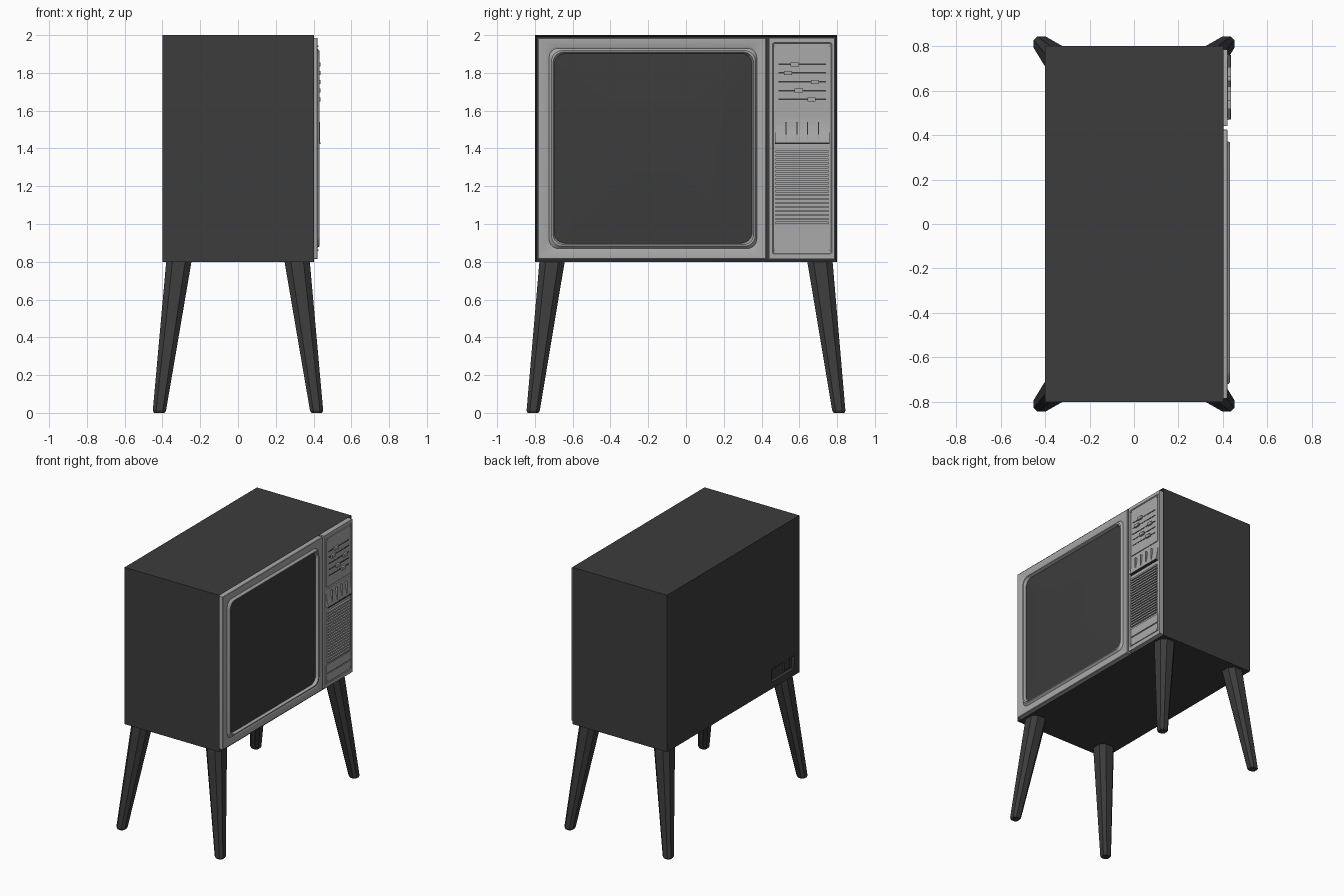
import bpy, bmesh, math

if "Cube" in bpy.data.objects:
    bpy.data.objects.remove(bpy.data.objects["Cube"])

dark = bpy.data.materials.new("dark_finish")
dark.diffuse_color = (0.045, 0.045, 0.045, 1)
dark.use_nodes = True
dark.node_tree.nodes["Principled BSDF"].inputs["Base Color"].default_value = dark.diffuse_color
silver = bpy.data.materials.new("silver_trim")
silver.diffuse_color = (0.4, 0.4, 0.4, 1)
silver.use_nodes = True
silver.node_tree.nodes["Principled BSDF"].inputs["Base Color"].default_value = silver.diffuse_color


def finish(name, bm, mat, smooth=None):
    bmesh.ops.recalc_face_normals(bm, faces=bm.faces)
    me = bpy.data.meshes.new(name)
    bm.to_mesh(me)
    bm.free()
    ob = bpy.data.objects.new(name, me)
    bpy.context.collection.objects.link(ob)
    me.materials.append(mat)
    if smooth:
        bpy.ops.object.select_all(action='DESELECT')
        ob.select_set(True)
        bpy.context.view_layer.objects.active = ob
        bpy.ops.object.shade_smooth_by_angle(angle=math.radians(smooth))
    return ob


def add_box(bm, x, y, z):
    """Box from (min, max) pairs."""
    verts = bmesh.ops.create_cube(bm, size=1)["verts"]
    for v in verts:
        v.co = [(a + b) / 2 + c * (b - a) for (a, b), c in zip((x, y, z), v.co)]


def boxes(name, items, mat):
    bm = bmesh.new()
    for it in items:
        add_box(bm, *it)
    return finish(name, bm, mat)


def ring(x, y, z, r, n=6):
    """Rounded rectangle in the YZ plane at depth x."""
    pts = []
    corners = [(y[1] - r, z[1] - r), (y[0] + r, z[1] - r), (y[0] + r, z[0] + r), (y[1] - r, z[0] + r)]
    for k, (cy, cz) in enumerate(corners):
        for i in range(n + 1):
            a = math.pi / 2 * (k + i / n)
            pts.append((x, cy + r * math.cos(a), cz + r * math.sin(a)))
    return pts


def loft(name, rings, mat, closed=False, smooth=30):
    bm = bmesh.new()
    rows = [[bm.verts.new(p) for p in r] for r in rings]
    pairs = list(zip(rows, rows[1:]))
    if closed:
        pairs.append((rows[-1], rows[0]))
    else:
        bm.faces.new(rows[0])
        bm.faces.new(rows[-1])
    for a, b in pairs:
        for i in range(len(a)):
            j = (i + 1) % len(a)
            bm.faces.new((a[i], a[j], b[j], b[i]))
    return finish(name, bm, mat, smooth)


# Cabinet: box with a thin rim around a recessed front
bm = bmesh.new()
add_box(bm, (-0.4, 0.403), (-0.8, 0.8), (0.8, 2.0))
bm.normal_update()
front = [f for f in bm.faces if f.normal.x > 0.9]
bmesh.ops.inset_region(bm, faces=front, thickness=0.013)
for v in front[0].verts:
    v.co.x -= 0.02
cabinet = finish("cabinet", bm, dark)

# Socket recess in the back
cutter = boxes("socket_cutter", [((-0.45, -0.375), (-0.74, -0.46), (0.85, 0.95))], dark)
cutter.hide_render = True
cutter.hide_viewport = True
cut = cabinet.modifiers.new("socket_recess", 'BOOLEAN')
cut.object = cutter
cut.solver = 'EXACT'
boxes("back_socket", [((-0.38, -0.36), (-0.60, -0.50), (0.87, 0.93)),
                      ((-0.385, -0.36), (-0.71, -0.64), (0.87, 0.93))], dark)

# Screen surround
loft("screen_surround", [
    ring(0.38, (-0.785, 0.425), (0.815, 1.985), 0.003),
    ring(0.418, (-0.785, 0.425), (0.815, 1.985), 0.003),
    ring(0.421, (-0.782, 0.422), (0.818, 1.982), 0.003),
    ring(0.421, (-0.735, 0.385), (0.86, 1.94), 0.045),
    ring(0.416, (-0.725, 0.375), (0.87, 1.93), 0.05),
    ring(0.432, (-0.712, 0.366), (0.883, 1.918), 0.055),
    ring(0.432, (-0.704, 0.358), (0.891, 1.910), 0.055),
    ring(0.405, (-0.695, 0.348), (0.90, 1.90), 0.06),
    ring(0.38, (-0.695, 0.348), (0.90, 1.90), 0.06)], silver, closed=True)

# Slightly domed picture tube
tube = [ring(0.38, (-0.70, 0.354), (0.896, 1.905), 0.06)]
for s in (1, 0.8, 0.6, 0.4, 0.2):
    tube.append(ring(0.412 + 0.016 * (1 - s * s), (-0.173 - 0.527 * s, -0.173 + 0.527 * s),
                     (1.4 - 0.504 * s, 1.4 + 0.504 * s), 0.06 * s))
loft("screen", tube, dark)

# Control panel plate with a raised inner border
P = ((0.44, 0.785), (0.815, 1.985))
loft("control_panel", [ring(0.38, *P, 0.003), ring(0.421, *P, 0.003),
                       ring(0.421, (0.458, 0.772), (0.84, 1.96), 0.01),
                       ring(0.416, (0.462, 0.768), (0.844, 1.956), 0.01)], silver)

# Sub-panels: sliders above, two covers below
boxes("sub_panels", [((0.41, 0.422), (0.468, 0.762), (1.58, 1.95)),
                     ((0.41, 0.422), (0.468, 0.762), (0.92, 0.985)),
                     ((0.41, 0.422), (0.468, 0.762), (0.85, 0.912))], silver)

# Slider slots and knobs
sliders = [(1.845, 0.575), (1.80, 0.54), (1.752, 0.683), (1.706, 0.597), (1.66, 0.664)]
boxes("slider_slots", [((0.415, 0.4235), (0.49, 0.74), (z - 0.004, z + 0.004)) for z, _ in sliders], dark)
boxes("slider_knobs", [((0.415, 0.436), (y - 0.022, y + 0.022), (z - 0.011, z + 0.011))
                       for z, y in sliders], silver)

# Curved ledge below the sliders, with thin dividers
bm = bmesh.new()
prof = [(0.417, 1.56)] + [(0.417 + 0.017 * t ** 2, 1.56 - 0.12 * t) for t in (0.25, 0.5, 0.75, 1)]
prof += [(0.434, 1.425), (0.41, 1.425), (0.41, 1.56)]
face = bm.faces.new([bm.verts.new((x, 0.47, z)) for x, z in prof])
ext = bmesh.ops.extrude_face_region(bm, geom=[face])
bmesh.ops.translate(bm, vec=(0, 0.29, 0), verts=[v for v in ext["geom"] if isinstance(v, bmesh.types.BMVert)])
finish("control_ledge", bm, silver, 30)
boxes("ledge_lip", [((0.41, 0.436), (0.47, 0.76), (1.424, 1.432))], dark)
boxes("ledge_dividers", [((0.415, 0.434), (y - 0.003, y + 0.003), (1.43, 1.54))
                         for y in (0.528, 0.586, 0.644, 0.702)], silver)

# Speaker grille of horizontal ribs
boxes("speaker_grille", [((0.41, 0.430), (0.475, 0.755), (1.00 + 0.021 * i, 1.012 + 0.021 * i))
                         for i in range(19)], silver)

# Corner screws
bm = bmesh.new()
for y in (0.472, 0.758):
    for z in (0.862, 1.94):
        add_box(bm, (0.415, 0.425), (y - 0.004, y + 0.004), (z - 0.004, z + 0.004))
finish("panel_screws", bm, silver)


# Splayed tapering leg, mirrored to four corners
def octagon(cx, cy, z, h):
    c = h * 0.5
    return [(cx + a, cy + b, z) for a, b in
            ((h, -c), (h, c), (c, h), (-c, h), (-h, c), (-h, -c), (-c, -h), (c, -h))]


leg = loft("legs", [octagon(0.313, 0.709, 0.802, 0.067), octagon(0.416, 0.809, 0.012, 0.035),
                    octagon(0.417, 0.810, 0.0, 0.028)], dark, smooth=25)
mirror = leg.modifiers.new("four_corners", 'MIRROR')
mirror.use_axis = (True, True, False)
